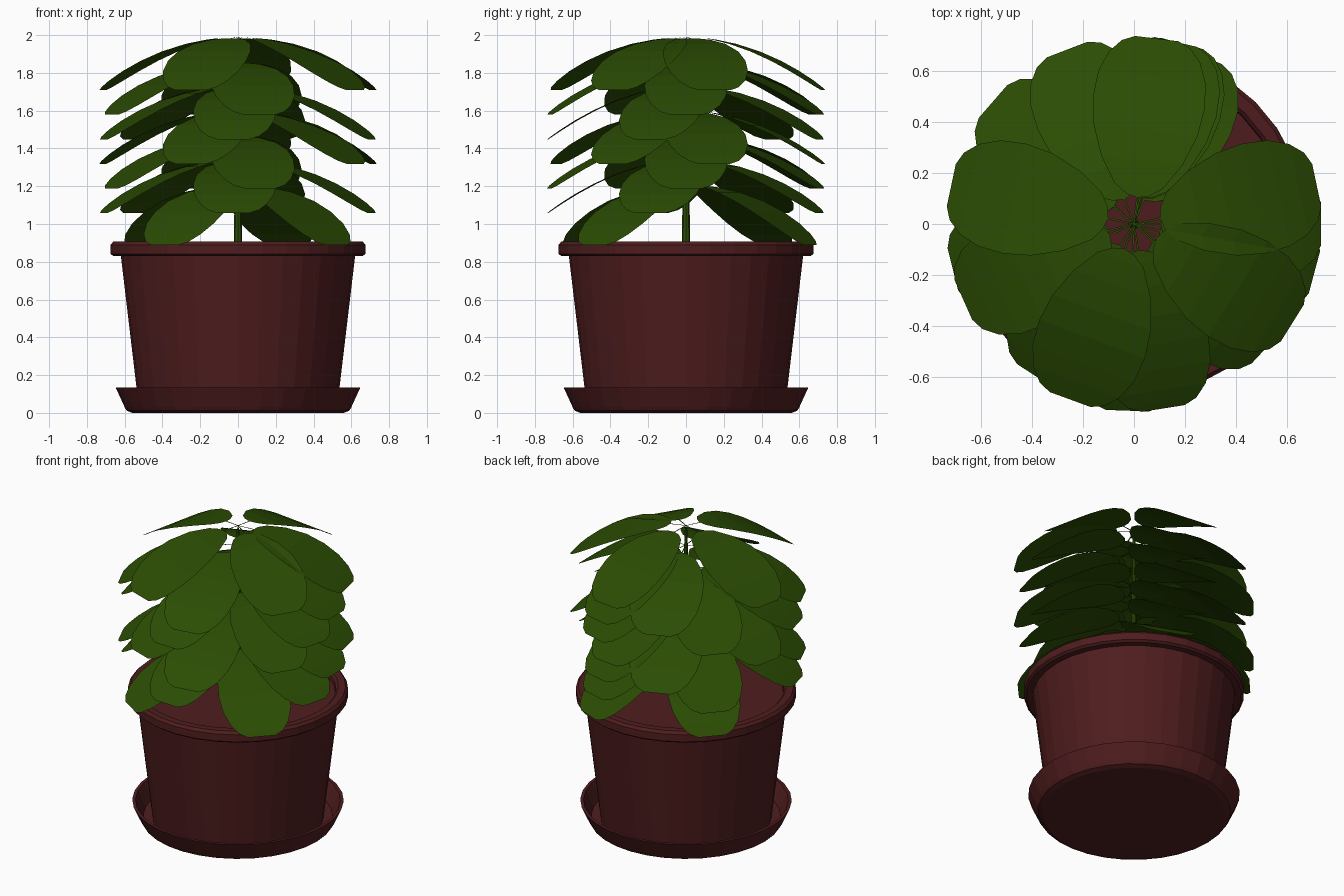
import bpy, bmesh, math

if "Cube" in bpy.data.objects:
    bpy.data.objects.remove(bpy.data.objects["Cube"])


def material(name, rgb):
    m = bpy.data.materials.new(name)
    m.diffuse_color = (*rgb, 1)
    m.use_nodes = True
    m.node_tree.nodes["Principled BSDF"].inputs["Base Color"].default_value = m.diffuse_color
    return m


CLAY = material("dark red clay", (0.078, 0.012, 0.013))
GREEN = material("leaf green", (0.024, 0.073, 0.001))


def finish(name, bm, mat):
    me = bpy.data.meshes.new(name)
    bm.to_mesh(me)
    bm.free()
    me.materials.append(mat)
    ob = bpy.data.objects.new(name, me)
    bpy.context.collection.objects.link(ob)
    return ob


def lathe(name, profile, mat, sides=32):
    """Turn an (r, z) profile about z; r = 0 ends close to a point."""
    bm = bmesh.new()
    vs = [bm.verts.new((r, 0, z)) for r, z in profile]
    es = [bm.edges.new(p) for p in zip(vs, vs[1:])]
    bmesh.ops.spin(bm, geom=vs + es, cent=(0, 0, 0), axis=(0, 0, 1),
                   angle=math.tau, steps=sides, use_merge=True)
    bmesh.ops.remove_doubles(bm, verts=bm.verts, dist=1e-4)
    bmesh.ops.recalc_face_normals(bm, faces=bm.faces)
    return finish(name, bm, mat)


# Saucer, pot with rim, and soil
lathe("saucer", [(0, 0), (0.56, 0), (0.59, 0.012), (0.60, 0.03), (0.648, 0.135),
                 (0.628, 0.135), (0.58, 0.03), (0, 0.03)], CLAY)
lathe("pot", [(0, 0.03), (0.525, 0.03), (0.62, 0.83), (0.66, 0.83), (0.675, 0.842),
              (0.675, 0.89), (0.66, 0.907), (0.615, 0.907), (0.60, 0.89),
              (0.595, 0.83)], CLAY)
lathe("soil", [(0, 0.86), (0.60, 0.86)], CLAY)

# Stem
lathe("stem", [(0, 0.85), (0.022, 0.85), (0.010, 1.95), (0, 1.99)], GREEN, 8)

# Leaf outline: distance from the stem and half width
OUTLINE = [(0.0, 0.003), (0.105, 0.004), (0.115, 0.045), (0.15, 0.095), (0.25, 0.16),
           (0.37, 0.205), (0.48, 0.22), (0.58, 0.212), (0.66, 0.18), (0.71, 0.135),
           (0.732, 0.085)]


def add_leaf(bm, angle, z, drop, reach):
    c, s = math.cos(math.radians(angle)), math.sin(math.radians(angle))
    rows = []
    for r, w in OUTLINE:
        h = z - drop * (r / 0.73) ** 1.9
        d = r * reach
        rows.append([bm.verts.new((d * c - k * w * s, d * s + k * w * c, h))
                     for k in (-1, 1)])
    for a, b in zip(rows, rows[1:]):
        bm.faces.new((a[0], b[0], b[1], a[1]))


# Three whorls of five leaves, repeated down the stem
WHORLS = [(12, 83, 168, 250, 328), (0, 77, 111, 204, 279), (345, 75, 139, 194, 268)]
for i in range(6):
    bm = bmesh.new()
    for angle in WHORLS[i % 3]:
        add_leaf(bm, angle, 1.99 - 0.13 * i, 0.28, 1.0)
    finish(f"leaf_whorl_{i + 1}", bm, GREEN)

# Lowest whorl hangs more steeply
bm = bmesh.new()
for angle in (68, 138, 237, 317):
    add_leaf(bm, angle, 1.21, 0.32, 0.97)
finish("leaf_whorl_lowest", bm, GREEN)
